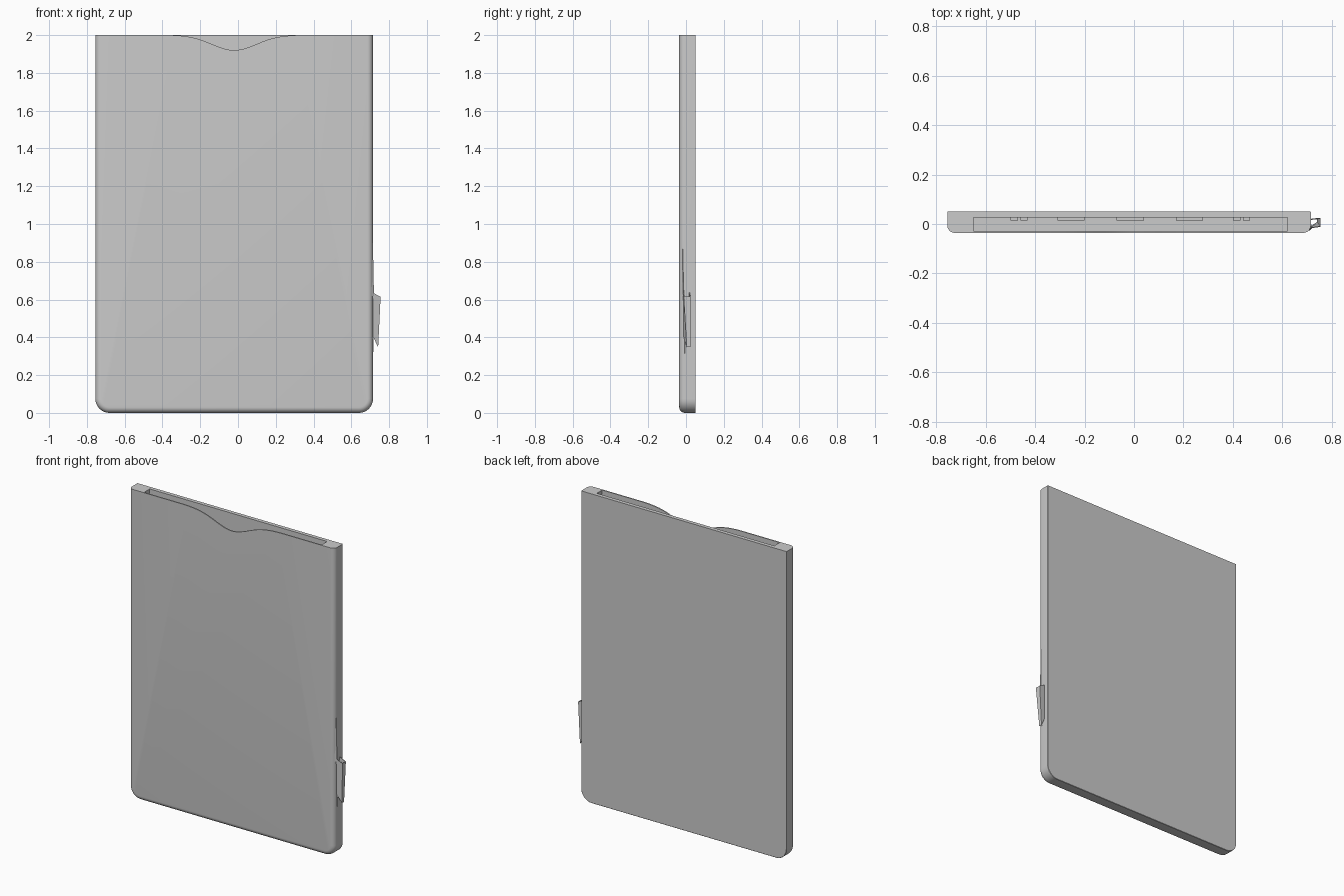
import bpy, bmesh, math

if "Cube" in bpy.data.objects:
    bpy.data.objects.remove(bpy.data.objects["Cube"])

XL, XR, TOP = -0.755, 0.715, 2.0
Y_FRONT, Y_BACK = -0.036, 0.051


def make_object(name, bm):
    bmesh.ops.recalc_face_normals(bm, faces=bm.faces[:])
    mesh = bpy.data.meshes.new(name)
    bm.to_mesh(mesh)
    bm.free()
    ob = bpy.data.objects.new(name, mesh)
    bpy.context.collection.objects.link(ob)
    return ob


def loft(name, rings):
    """Skin closed rings of equal length and cap both ends."""
    bm = bmesh.new()
    loops = [[bm.verts.new(p) for p in ring] for ring in rings]
    n = len(loops[0])
    for a, b in zip(loops, loops[1:]):
        for i in range(n):
            j = (i + 1) % n
            bm.faces.new((a[i], a[j], b[j], b[i]))
    bm.faces.new(loops[0])
    bm.faces.new(loops[-1][::-1])
    return make_object(name, bm)


def box(name, x0, x1, y0, y1, z0, z1):
    return loft(name, [[(x0, y, z0), (x1, y, z0), (x1, y, z1), (x0, y, z1)] for y in (y0, y1)])


def select_only(ob):
    bpy.ops.object.select_all(action='DESELECT')
    ob.select_set(True)
    bpy.context.view_layer.objects.active = ob


def cut(ob, cutter):
    mod = ob.modifiers.new("cut", 'BOOLEAN')
    mod.operation, mod.solver, mod.object = 'DIFFERENCE', 'EXACT', cutter
    select_only(ob)
    bpy.ops.object.modifier_apply(modifier=mod.name)
    bpy.data.objects.remove(cutter)


def sleeve_ring(inset, y, steps=8):
    """Outline with a square top and rounded lower corners."""
    r = 0.075 - inset
    pts = [(XR - inset, y, TOP), (XL + inset, y, TOP)]
    for cx, start in ((XL + 0.075, math.pi), (XR - 0.075, 1.5 * math.pi)):
        for i in range(steps + 1):
            a = start + i * math.pi / 2 / steps
            pts.append((cx + r * math.cos(a), y, 0.075 + r * math.sin(a)))
    return pts


# Sleeve body: flat back, rounded front edge
R = 0.03
rings = [sleeve_ring(0.002, Y_BACK), sleeve_ring(0, Y_BACK - 0.002)]
for i in range(7):
    a = i * math.pi / 12
    rings.append(sleeve_ring(R * (1 - math.cos(a)), Y_FRONT + R - R * math.sin(a)))
sleeve = loft("sleeve_body", rings)

# Pocket, open at the top
cut(sleeve, box("pocket_cutter", -0.65, 0.62, -0.029, 0.026, 0.12, 2.1))

# Thumb scoop in the front panel
scoop = []
for i in range(33):
    x = -0.48 + 0.93 * i / 32
    scoop.append((x, 2.001 - 0.081 * math.exp(-((x + 0.02) / 0.165) ** 2)))
scoop += [(0.45, 2.1), (-0.48, 2.1)]
cut(sleeve, loft("scoop_cutter", [[(x, y, z) for x, z in scoop] for y in (-0.1, 0.0)]))
select_only(sleeve)
bpy.ops.object.shade_smooth_by_angle(angle=math.radians(30))

# Low pads on the pocket's back wall
for i, (x, w) in enumerate([(-0.485, 0.03), (-0.445, 0.03), (-0.255, 0.11), (-0.015, 0.11),
                            (0.225, 0.11), (0.415, 0.03), (0.455, 0.03)]):
    box(f"pocket_pad_{i + 1}", x - w / 2, x + w / 2, 0.015, 0.027, 1.2, 1.3)

# Folded fabric tab: two thin leaves joined along the outer fold
for name, y_in, y_top, y_low in (("tab_front_leaf", -0.018, -0.012, 0.004),
                                 ("tab_back_leaf", 0.016, 0.02, 0.02)):
    leaf = [(0.708, y_in, 0.64), (0.753, y_top, 0.615), (0.74, y_low, 0.35), (0.708, y_in, 0.42)]
    loft(name, [leaf, [(x, y + 0.004, z) for x, y, z in leaf]])
fold = [[(0.753, -0.012, 0.615), (0.753, 0.024, 0.615)], [(0.74, 0.004, 0.35), (0.74, 0.024, 0.35)]]
loft("tab_fold", [[a, b, (b[0] + 0.002, b[1], b[2]), (a[0] + 0.002, a[1], a[2])] for a, b in fold])

# Slim seam creases running above and below the tab
for name, z0, z1, y in (("upper_crease", 0.62, 0.9, -0.016), ("lower_crease", 0.43, 0.27, -0.006)):
    rings = []
    for k, s in ((0, 1.0), (0.25, 0.6), (1, 0.05)):
        z = z0 + (z1 - z0) * k
        rings.append([(0.708, y - 0.012 * s, z), (0.714 + 0.007 * s, y, z), (0.708, y + 0.012 * s, z)])
    loft(name, rings)
